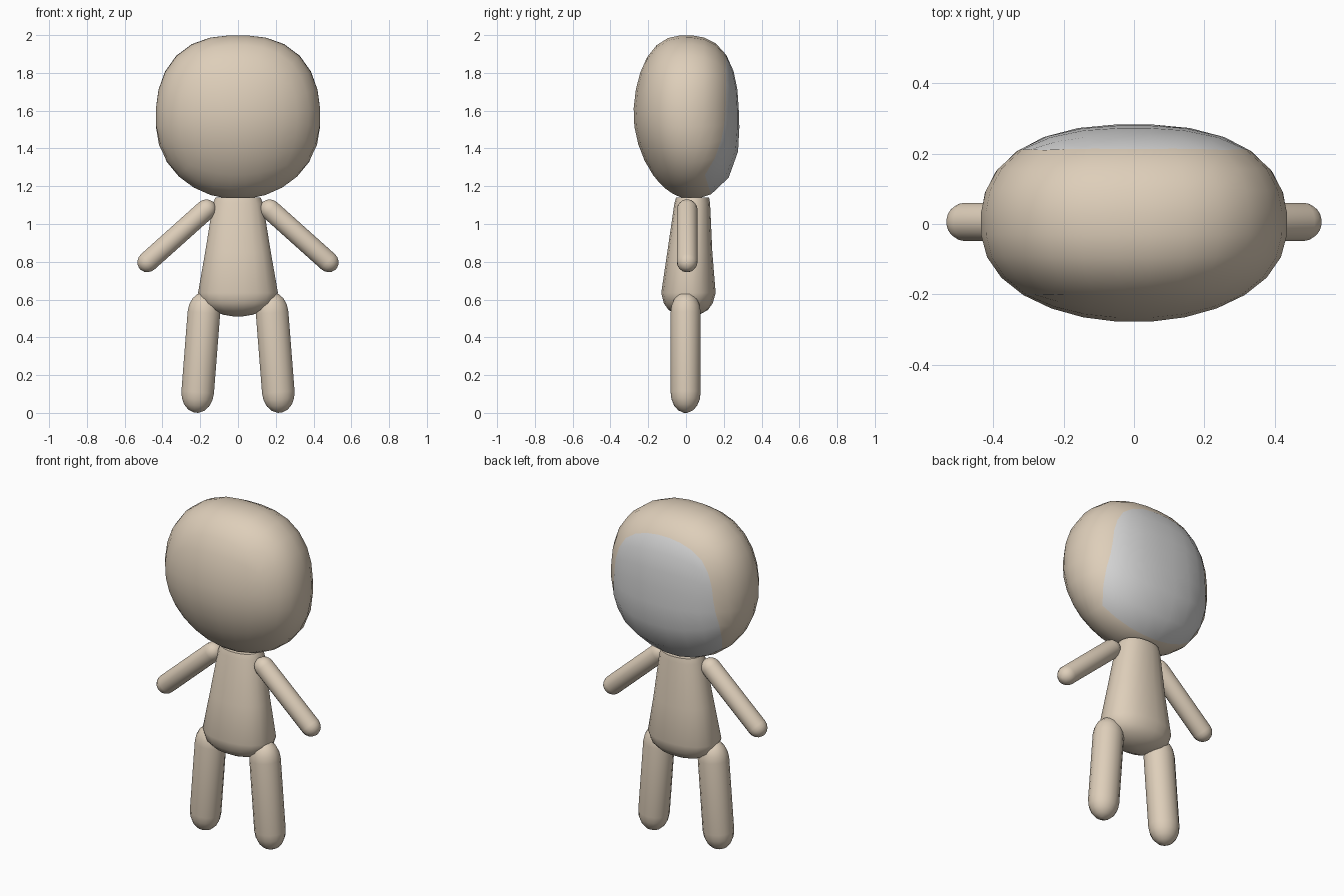
import bpy, bmesh, math
from mathutils import Vector

if "Cube" in bpy.data.objects:
    bpy.data.objects.remove(bpy.data.objects["Cube"])


def material(name, rgb):
    m = bpy.data.materials.new(name)
    m.diffuse_color = (*rgb, 1)
    m.use_nodes = True
    m.node_tree.nodes["Principled BSDF"].inputs["Base Color"].default_value = m.diffuse_color
    return m


TAN = material("tan", (0.73, 0.62, 0.49))
GREY = material("light grey", (0.66, 0.66, 0.66))


def finish(name, bm, mats, angle=60):
    bmesh.ops.recalc_face_normals(bm, faces=bm.faces)
    me = bpy.data.meshes.new(name)
    bm.to_mesh(me)
    bm.free()
    for m in mats:
        me.materials.append(m)
    ob = bpy.data.objects.new(name, me)
    bpy.context.collection.objects.link(ob)
    bpy.ops.object.select_all(action='DESELECT')
    ob.select_set(True)
    bpy.context.view_layer.objects.active = ob
    bpy.ops.object.shade_smooth_by_angle(angle=math.radians(angle))
    return ob


def loft(name, rings, sides=16, power=2.0):
    """Stack of (cx, cy, z, rx, ry) rings, closed at both ends."""
    bm = bmesh.new()
    loops = []
    for cx, cy, z, rx, ry in rings:
        loop = []
        for i in range(sides):
            a = math.tau * (i + 0.5) / sides
            c, s = math.cos(a), math.sin(a)
            k = (abs(c) ** power + abs(s) ** power) ** (-1 / power)
            loop.append(bm.verts.new((cx + rx * k * c, cy + ry * k * s, z)))
        loops.append(loop)
    for a, b in zip(loops, loops[1:]):
        for i in range(sides):
            j = (i + 1) % sides
            bm.faces.new((a[i], a[j], b[j], b[i]))
    bm.faces.new(loops[0])
    bm.faces.new(loops[-1])
    return finish(name, bm, [TAN])


def limb(name, start, end, rx, ry, cap):
    """Rounded limb whose tips lie at start and end."""
    start, end = Vector(start), Vector(end)
    length = (end - start).length
    steps = [math.radians(d) for d in (8, 30, 50, 70, 90)]
    prof = [(cap * (1 - math.cos(t)), math.sin(t)) for t in steps]
    prof += [(length - d, s) for d, s in reversed(prof)]
    ob = loft(name, [(0, 0, d, rx * s, ry * s) for d, s in prof])
    ob.rotation_euler = (0, math.atan2(end.x - start.x, end.z - start.z), 0)
    ob.location = start


# Head: cube grid rounded into a soft box, its back panel in grey
N = 7
bm = bmesh.new()
for axis in range(3):
    for side in (-1, 1):
        grid = {}
        for i in range(N + 1):
            for j in range(N + 1):
                p = [0, 0, 0]
                p[axis] = side
                p[(axis + 1) % 3] = math.tan(math.pi / 4 * (2 * i / N - 1))
                p[(axis + 2) % 3] = math.tan(math.pi / 4 * (2 * j / N - 1))
                x, y, z = p
                # let the back panel run further under the chin, fuller on top
                y -= 0.6 * max(0, -z) * (1 + y) / 2
                y *= 1 + 0.3 * x * x * max(0, z) ** 2
                d = Vector((x, y, z)).normalized()
                q = 2.25 + 0.2 * d.y + 0.2 * d.z
                d /= sum(abs(c) ** q for c in d) ** (1 / q)
                shift = 0.03 * max(0, -d.z)
                grid[i, j] = bm.verts.new((0.437 * d.x, 0.28 * d.y + shift,
                                           1.565 + 0.435 * d.z))
        for i in range(N):
            for j in range(N):
                f = bm.faces.new((grid[i, j], grid[i + 1, j],
                                  grid[i + 1, j + 1], grid[i, j + 1]))
                f.material_index = int(axis == 1 and side == 1)
bmesh.ops.remove_doubles(bm, verts=bm.verts, dist=1e-4)
finish("head", bm, [TAN, GREY])

# Torso: tapered body with a rounded underside
loft("torso", [
    (0, 0.012, 0.51, 0.02, 0.015),
    (0, 0.012, 0.52, 0.08, 0.06),
    (0, 0.012, 0.545, 0.15, 0.105),
    (0, 0.012, 0.58, 0.195, 0.13),
    (0, 0.013, 0.635, 0.213, 0.145),
    (0, 0.02, 0.85, 0.175, 0.12),
    (0, 0.033, 1.11, 0.133, 0.095),
    (0, 0.035, 1.14, 0.12, 0.088),
], sides=20, power=2.3)

# Arms and legs
for s, label in ((-1, "left"), (1, "right")):
    limb(label + "_arm", (s * 0.128, 0.006, 1.113), (s * 0.52, 0.006, 0.762),
         0.055, 0.055, 0.058)
    limb(label + "_leg", (s * 0.172, -0.002, 0.64), (s * 0.222, -0.002, 0.0),
         0.088, 0.081, 0.11)
